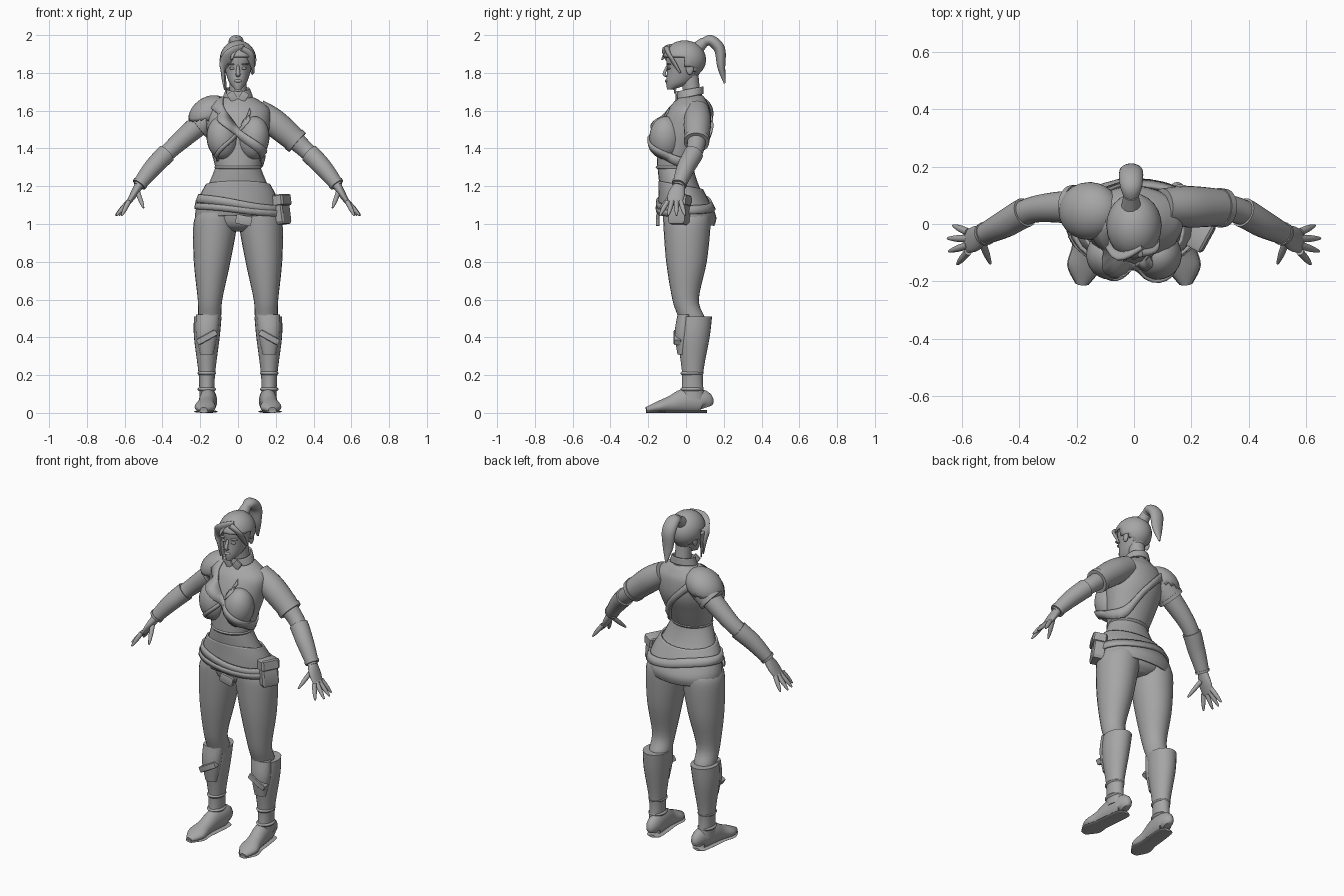
import bpy, bmesh, math
from mathutils import Vector, Matrix
from mathutils.bvhtree import BVHTree

if "Cube" in bpy.data.objects:
    bpy.data.objects.remove(bpy.data.objects["Cube"])

# One plain material for everything
tone = 0.38
grey = bpy.data.materials.new("plain grey")
grey.use_nodes = True
grey.diffuse_color = (tone, tone, tone, 1)
grey.node_tree.nodes["Principled BSDF"].inputs["Base Color"].default_value = grey.diffuse_color
SIDES = 24
PAIR = (("left", 1), ("right", -1))


def add(name, bm, thick=0.0, angle=45):
    bmesh.ops.recalc_face_normals(bm, faces=bm.faces)
    mesh = bpy.data.meshes.new(name)
    bm.to_mesh(mesh)
    bm.free()
    mesh.materials.append(grey)
    ob = bpy.data.objects.new(name, mesh)
    bpy.context.collection.objects.link(ob)
    if thick:
        solid = ob.modifiers.new("thickness", "SOLIDIFY")
        solid.thickness, solid.offset = thick, 0
    bpy.ops.object.select_all(action="DESELECT")
    ob.select_set(True)
    bpy.context.view_layer.objects.active = ob
    bpy.ops.object.shade_smooth_by_angle(angle=math.radians(angle))
    return ob


def spline(keys, steps=5):
    """Smooth curve through tuples of any equal length."""
    keys = [Vector(k) for k in keys]
    out = []
    for i in range(len(keys) - 1):
        b, c = keys[i], keys[i + 1]
        before, after = keys[max(i - 1, 0)], keys[min(i + 2, len(keys) - 1)]
        for s in range(steps):
            t = s / steps
            ease = t * t * (3 - 2 * t)
            out.append(b + (c - b) * ease + (c - before) * (t * (1 - t) ** 2 / 2)
                       - (after - b) * (t * t * (1 - t) / 2))
    return out + [keys[-1]]


def skin(name, rings, caps, **look):
    bm = bmesh.new()
    rows = [[bm.verts.new(p) for p in ring] for ring in rings]
    for a, b in zip(rows, rows[1:]):
        for i in range(SIDES):
            j = (i + 1) % SIDES
            bm.faces.new((a[i], a[j], b[j], b[i]))
    if caps:
        bm.faces.new(rows[0])
        bm.faces.new(rows[-1])
    return add(name, bm, **look)


def circle():
    turns = [2 * math.pi * i / SIDES for i in range(SIDES)]
    return [(math.cos(a), math.sin(a)) for a in turns]


def level(z, half, front, back, x=0.0):
    return z, half, front, back, x


def stack(name, *levels, side=1, tilt=0.0, caps=True, **look):
    """Upright form through horizontal oval levels."""
    rings = []
    for z, half, front, back, x in spline(levels):
        ys = [(front + back) / 2 + (back - front) / 2 * s for c, s in circle()]
        rings.append([Vector((side * (x + half * c), y, z + tilt * y)) for (c, s), y in zip(circle(), ys)])
    return skin(name, rings, caps, **look)


def hoop(name, z, half, front, back, x=0.0, tall=0.01, side=1):
    """Rounded band around an upright form."""
    edge = [(z + k * tall, half + e, front - e, back + e, x)
            for k, e in ((-1, -tall / 2), (0, tall / 3), (1, -tall / 2))]
    return stack(name, *edge, side=side)


def node(x, y, z, r, flat=1.0):
    return x, y, z, r, r * flat


def sweep(name, points, side=1, across=(0, 1, 0), caps=True, **look):
    """Limb along points, each with a radius across and a second radius."""
    spots = [Vector((p[0] * side, p[1], p[2])) for p in points]
    rings = []
    for i, spot in enumerate(spots):
        along = (spots[min(i + 1, len(spots) - 1)] - spots[max(i - 1, 0)]).normalized()
        v = along.cross(Vector(across)).normalized()
        u = v.cross(along)
        rings.append([spot + u * points[i][3] * c + v * points[i][4] * s for c, s in circle()])
    return skin(name, rings, caps, **look)


def limb(name, *nodes, **options):
    return sweep(name, spline(nodes), **options)


def fatten(points, extra):
    return [(x, y, z, r + extra, q + extra) for x, y, z, r, q in points]


def ball(name, centre, radii, lean=0.0, keep=None, **look):
    bm = bmesh.new()
    bmesh.ops.create_uvsphere(bm, u_segments=SIDES, v_segments=SIDES, radius=1)
    bm.transform(Matrix.Translation(centre) @ Matrix.Rotation(lean, 4, "Y") @ Matrix.Diagonal((*radii, 1)))
    if keep:
        cut = [f for f in bm.faces if not keep(f.calc_center_median())]
        bmesh.ops.delete(bm, geom=cut, context="FACES")
    return add(name, bm, **look)


def box(name, centre, size, turn):
    bm = bmesh.new()
    bmesh.ops.create_cube(bm, size=1)
    bmesh.ops.bevel(bm, geom=bm.edges, offset=0.1, segments=1, affect="EDGES")
    bm.transform(Matrix.Translation(centre) @ turn @ Matrix.Diagonal((*size, 1)))
    return add(name, bm, angle=30)


def band(name, targets, height, half, start=0, end=360, lift=0.007):
    """Strip laid on a surface by casting rays towards the body axis."""
    graph = bpy.context.evaluated_depsgraph_get()
    trees = [BVHTree.FromObject(ob, graph) for ob in targets]
    bm, last, steps = bmesh.new(), None, 60
    for i in range(steps + 1):
        a = math.radians(start + (end - start) * i / steps)
        out = Vector((math.cos(a), math.sin(a), 0))
        row = []
        for k in (-1, 0, 1):
            base = Vector((0, 0, height(math.cos(a)) + k * half))
            hits = [tree.ray_cast(base + out, -out)[0] for tree in trees]
            reach = max([(h - base).dot(out) for h in hits if h], default=0.1)
            row.append(bm.verts.new(base + out * (reach + lift)))
        if last:
            for k in (0, 1):
                bm.faces.new((last[k], row[k], row[k + 1], last[k + 1]))
        last = row
    bmesh.ops.remove_doubles(bm, verts=bm.verts, dist=0.0005)
    return add(name, bm, thick=0.012)


def rolled(angle, axis="Y"):
    return Matrix.Rotation(angle, 4, axis)


# Torso and short top
hips = stack("waist_and_hips",
             level(z=.96, half=.06, front=-.06, back=.08), level(z=1, half=.18, front=-.11, back=.12),
             level(z=1.1, half=.2, front=-.13, back=.12), level(z=1.2, half=.16, front=-.14, back=.07),
             level(z=1.3, half=.12, front=-.15, back=.04), level(z=1.36, half=.11, front=-.14, back=.05))
top = stack("short_top",
            level(z=1.3, half=.12, front=-.155, back=.045), level(z=1.4, half=.145, front=-.15, back=.09),
            level(z=1.5, half=.165, front=-.14, back=.13), level(z=1.6, half=.17, front=-.1, back=.13),
            level(z=1.65, half=.12, front=-.06, back=.11), level(z=1.68, half=.06, front=-.03, back=.09))
hoop("top_hem", z=1.3, half=.122, front=-.157, back=.047)
chest = [top] + [ball(name + "_bust", (side * .083, -.108, 1.455), (.083, .086, .115), side * .1)
                 for name, side in PAIR]

# Sash over the right shoulder and the lapel fold crossing it
band("sash", chest, lambda c: 1.485 - .16 * c, half=.026)
band("lapel_fold", chest, lambda c: 1.485 + .2 * c, half=.012, start=225, end=305, lift=.003)

# Skirt, belts, buckle and pouch
skirt = stack("skirt",
              level(z=1.2, half=.168, front=-.14, back=.085), level(z=1.14, half=.2, front=-.14, back=.12),
              level(z=1.07, half=.22, front=-.14, back=.155), level(z=1.02, half=.222, front=-.13, back=.145),
              tilt=-.2, thick=.01, caps=False)
band("upper_belt", [skirt, hips], lambda c: 1.105 - .03 * c, half=.022)
band("lower_belt", [skirt, hips], lambda c: 1.075 - .02 * c, half=.016, start=190, end=350, lift=.012)
box("buckle", (.03, -.15, 1.02), (.085, .02, .05), rolled(.2))
pouch_turn = rolled(-.5, "Z") @ rolled(-.14)
box("pouch", (.225, -.035, 1.075), (.07, .1, .155), pouch_turn)
box("pouch_flap", (.225, -.035, 1.125), (.08, .11, .06), pouch_turn)

# Arm path shared by the sleeves and cuffs
arm = spline([node(x=.1, y=.06, z=1.6, r=.05), node(x=.2, y=.06, z=1.53, r=.058),
              node(x=.35, y=.05, z=1.4, r=.046), node(x=.45, y=0, z=1.3, r=.04),
              node(x=.53, y=-.04, z=1.2, r=.027)], steps=8)

for name, side in PAIR:
    # Legs and boots
    stack(name + "_leg",
          level(z=.42, half=.05, front=-.03, back=.09, x=.155), level(z=.5, half=.06, front=-.04, back=.1, x=.15),
          level(z=.6, half=.065, front=-.072, back=.068, x=.148), level(z=.8, half=.097, front=-.105, back=.11, x=.137),
          level(z=1, half=.116, front=-.12, back=.13, x=.12), level(z=1.06, half=.1, front=-.12, back=.12, x=.11),
          side=side)
    stack(name + "_boot",
          level(z=.07, half=.04, front=-.03, back=.1, x=.165), level(z=.2, half=.043, front=-.02, back=.09, x=.165),
          level(z=.4, half=.068, front=-.045, back=.125, x=.165), level(z=.51, half=.073, front=-.04, back=.138, x=.16),
          side=side)
    for z in (.125, .21):
        hoop(name + "_ankle_band", z, half=.046, front=-.026, back=.09, x=.165, side=side)
    stack(name + "_shin_guard",
          level(z=.31, half=.035, front=-.045, back=0, x=.165), level(z=.42, half=.058, front=-.06, back=.03, x=.165),
          level(z=.52, half=.062, front=-.045, back=.03, x=.16), side=side)
    box(name + "_shin_strap", (side * .165, -.045, .4), (.115, .04, .035), rolled(side * .5))
    foot = [node(x=.16 - y / 10, y=y, z=tall / 2, r=half, flat=tall / half / 2) for y, half, tall in (
        (.11, .02, .06), (.09, .04, .12), (0, .045, .13), (-.08, .045, .09), (-.15, .055, .06), (-.21, .02, .03))]
    limb(name + "_foot", *foot, side=side, across=(1, 0, 0))
    sole = [(x, y, .007, r + .003, .007) for x, y, z, r, q in foot]
    limb(name + "_sole", *sole, side=side, across=(1, 0, 0))

    # Arms, sleeves and long cuffs
    end = 15 if side > 0 else 10
    sweep(name + "_arm", arm, side=side)
    sweep(name + "_sleeve", fatten(arm[:end], .014), side=side)
    sweep(name + "_sleeve_hem", fatten(arm[end - 2:end], .018), side=side)
    sweep(name + "_cuff", fatten(arm[18:-1], .008), side=side)
    sweep(name + "_wrist_hem", fatten(arm[-3:-1], .012), side=side)

    # Hands with fanned fingers
    limb(name + "_palm", node(x=.515, y=-.03, z=1.22, r=.024), node(x=.55, y=-.05, z=1.16, r=.044, flat=.45),
         node(x=.585, y=-.063, z=1.105, r=.038, flat=.3), side=side)
    digits = [("_finger", (.578, -.028 - .023 * i, 1.12), (.65 - .012 * (i - 1.3) ** 2, -.005 - .045 * i, 1.045))
              for i in range(4)] + [("_thumb", (.53, -.06, 1.165), (.5, -.138, 1.085))]
    for part, base, tip in digits:
        base, tip = Vector(base), Vector(tip)
        limb(name + part, *[node(*base.lerp(tip, t), r=.013 - .009 * t ** 3) for t in (0, .5, .85, 1)], side=side)

# Shoulder cape on the right
ball("shoulder_cape", (-.155, .045, 1.585), (.11, .095, .08), lean=-.6,
     keep=lambda p: p.z > 1.55 and p.x < -.06, thick=.012)

# Neck and collar
limb("neck", node(x=0, y=.045, z=1.64, r=.055), node(x=0, y=.03, z=1.7, r=.046), node(x=0, y=.02, z=1.8, r=.045))
stack("collar", level(z=1.67, half=.075, front=-.045, back=.09), level(z=1.71, half=.06, front=-.04, back=.088),
      caps=False, thick=.008, tilt=.2)

# Head and face
stack("head",
      level(z=1.712, half=.016, front=-.1, back=-.07), level(z=1.75, half=.047, front=-.105, back=.03),
      level(z=1.82, half=.07, front=-.1, back=.085), level(z=1.88, half=.078, front=-.105, back=.09),
      level(z=1.93, half=.07, front=-.09, back=.08), level(z=1.96, half=.03, front=-.04, back=.05))
limb("nose", node(x=0, y=-.096, z=1.84, r=.006), node(x=0, y=-.116, z=1.795, r=.012, flat=.7),
     node(x=0, y=-.1, z=1.783, r=.01, flat=.5), across=(1, 0, 0))
ball("lips", (0, -.104, 1.757), (.02, .008, .008))
for name, side in PAIR:
    box(name + "_collar_point", (side * .03, -.05, 1.675), (.04, .012, .05), rolled(side * .6))
    ball(name + "_eye", (side * .031, -.09, 1.824), (.015, .01, .007))
    ball(name + "_brow", (side * .034, -.09, 1.846), (.024, .013, .005))
    ball(name + "_ear", (side * .076, .02, 1.822), (.01, .02, .032))

# Hair cap, fringe, side lock and ponytail
ball("hair_cap", (0, -.008, 1.87), (.093, .11, .098), thick=.008,
     keep=lambda p: p.z > 1.885 or (p.y > -.02 and p.z > 1.835) or p.y > .045)
limb("right_fringe", node(x=.03, y=-.075, z=1.935, r=.02, flat=.6), node(x=-.04, y=-.105, z=1.9, r=.034, flat=.45),
     node(x=-.08, y=-.07, z=1.82, r=.022, flat=.5), node(x=-.07, y=-.065, z=1.71, r=.004), across=(0, -.5, 1))
limb("left_fringe", node(x=.02, y=-.1, z=1.93, r=.016), node(x=.065, y=-.085, z=1.89, r=.022, flat=.5),
     node(x=.083, y=-.03, z=1.8, r=.005), across=(0, -.5, 1))
limb("side_lock", node(x=-.08, y=-.04, z=1.85, r=.02, flat=.5), node(x=-.06, y=-.06, z=1.69, r=.003))
limb("fringe_tip", node(x=-.02, y=-.095, z=1.92, r=.018), node(x=-.035, y=-.128, z=1.87, r=.004), across=(1, 0, 0))
limb("hair_tie", node(x=-.01, y=.065, z=1.935, r=.034), node(x=-.01, y=.1, z=1.968, r=.026))
limb("ponytail", node(x=-.01, y=.085, z=1.955, r=.022), node(x=-.01, y=.13, z=1.972, r=.038, flat=.75),
     node(x=-.01, y=.178, z=1.925, r=.042, flat=.7), node(x=-.01, y=.187, z=1.83, r=.032, flat=.65),
     node(x=-.01, y=.205, z=1.745, r=.005), across=(1, 0, 0))
